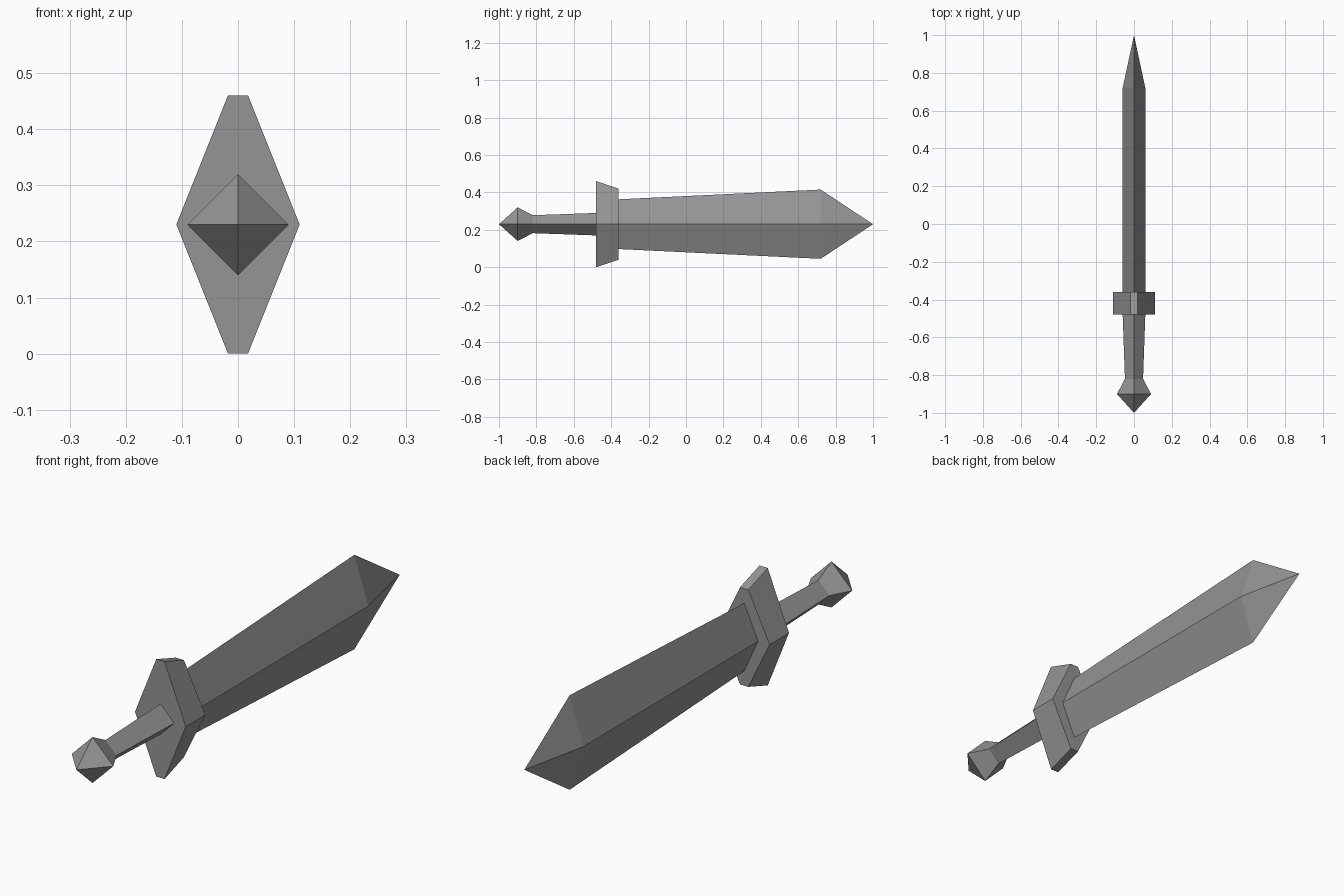
import bpy
import bmesh

MID = 0.23  # height of the long axis

cube = bpy.data.objects.get("Cube")
if cube:
    bpy.data.objects.remove(cube, do_unlink=True)

steel = bpy.data.materials.new("grey_steel")
GREY = (0.3, 0.3, 0.3, 1)
steel.diffuse_color = GREY
steel.use_nodes = True
steel.node_tree.nodes["Principled BSDF"].inputs["Base Color"].default_value = GREY


def ring(half_w, half_h, flat):
    """Diamond outline, with its top and bottom corners cut flat if asked."""
    if flat:
        return [(half_w, 0), (flat, half_h), (-flat, half_h),
                (-half_w, 0), (-flat, -half_h), (flat, -half_h)]
    return [(half_w, 0), (0, half_h), (-half_w, 0), (0, -half_h)]


def loft(name, sections, flat=0):
    """Skin (y, half width, half height) sections; zero width makes a point."""
    bm = bmesh.new()
    rings = []
    for y, w, h in sections:
        points = ring(w, h, flat) if w else [(0, 0)]
        rings.append([bm.verts.new((x, y, MID + z)) for x, z in points])
    for a, b in zip(rings, rings[1:]):
        n = max(len(a), len(b))
        for i in range(n):
            j = (i + 1) % n
            corners = [a[i % len(a)], a[j % len(a)], b[j % len(b)], b[i % len(b)]]
            bm.faces.new(list(dict.fromkeys(corners)))
    for end in (rings[0], rings[-1]):
        if len(end) > 2:
            bm.faces.new(end)
    bmesh.ops.recalc_face_normals(bm, faces=bm.faces)
    mesh = bpy.data.meshes.new(name)
    bm.to_mesh(mesh)
    bm.free()
    mesh.materials.append(steel)
    obj = bpy.data.objects.new(name, mesh)
    bpy.context.collection.objects.link(obj)
    return obj


# Pointed pommel
loft("pommel", [(-1, 0, 0), (-0.9, 0.09, 0.09), (-0.82, 0.048, 0.048)])
# Grip, widening towards the guard
loft("grip", [(-0.82, 0.048, 0.048), (-0.48, 0.06, 0.06)])
# Cross guard with flat, sloping ends
loft("guard", [(-0.48, 0.11, 0.23), (-0.36, 0.11, 0.19)], flat=0.018)
# Blade, flaring before the point
loft("blade", [(-0.36, 0.06, 0.133), (0.72, 0.06, 0.185), (1, 0, 0)])
